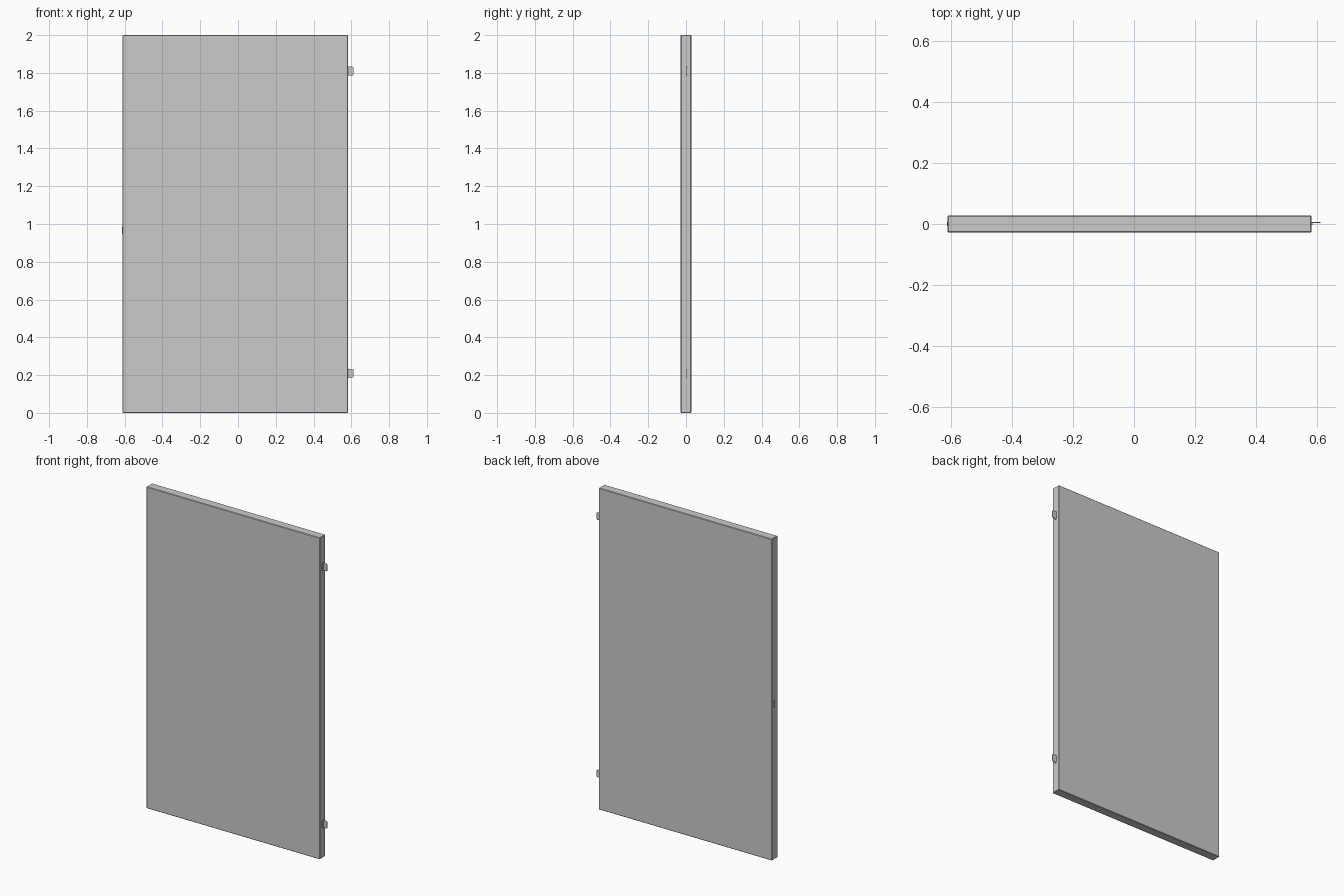
import bpy, bmesh
from mathutils import Vector

if "Cube" in bpy.data.objects:
    bpy.data.objects.remove(bpy.data.objects["Cube"])


def box(name, lo, hi, bevel=0.0, segments=1):
    """Axis-aligned box between two corners with an optional edge bevel."""
    lo, hi = Vector(lo), Vector(hi)
    bm = bmesh.new()
    bmesh.ops.create_cube(bm, size=1)
    bmesh.ops.scale(bm, vec=hi - lo, verts=bm.verts)
    bmesh.ops.translate(bm, vec=(lo + hi) / 2, verts=bm.verts)
    if bevel:
        bmesh.ops.bevel(bm, geom=bm.edges[:], offset=bevel, segments=segments,
                        affect='EDGES', profile=0.5)
    mesh = bpy.data.meshes.new(name)
    bm.to_mesh(mesh)
    bm.free()
    obj = bpy.data.objects.new(name, mesh)
    bpy.context.collection.objects.link(obj)
    return obj


def tab(name, x0, x1, y, thick, z, half, chamfer):
    """Thin upright plate with its outer corners cut off."""
    outline = [(x0, z - half), (x1 - chamfer, z - half), (x1, z - half + chamfer),
               (x1, z + half - chamfer), (x1 - chamfer, z + half), (x0, z + half)]
    bm = bmesh.new()
    face = bm.faces.new([bm.verts.new((px, y - thick / 2, pz)) for px, pz in outline])
    side = bmesh.ops.extrude_face_region(bm, geom=[face])
    verts = [v for v in side["geom"] if isinstance(v, bmesh.types.BMVert)]
    bmesh.ops.translate(bm, vec=(0, thick, 0), verts=verts)
    bmesh.ops.recalc_face_normals(bm, faces=bm.faces)
    mesh = bpy.data.meshes.new(name)
    bm.to_mesh(mesh)
    bm.free()
    obj = bpy.data.objects.new(name, mesh)
    bpy.context.collection.objects.link(obj)
    return obj


# Door slab
box("door_panel", (-0.611, -0.028, 0), (0.582, 0.028, 2), bevel=0.003)

# Two hinges on the right edge: mounting flange and projecting leaf
for label, z in (("lower", 0.21), ("upper", 1.81)):
    box(label + "_hinge_flange", (0.578, -0.004, z - 0.024), (0.585, 0.007, z + 0.024))
    tab(label + "_hinge_leaf", 0.58, 0.611, 0.005, 0.003, z, 0.023, 0.004)

# Latch plate on the left edge
box("latch_plate", (-0.613, -0.007, 0.945), (-0.605, 0.007, 0.987), bevel=0.001)
